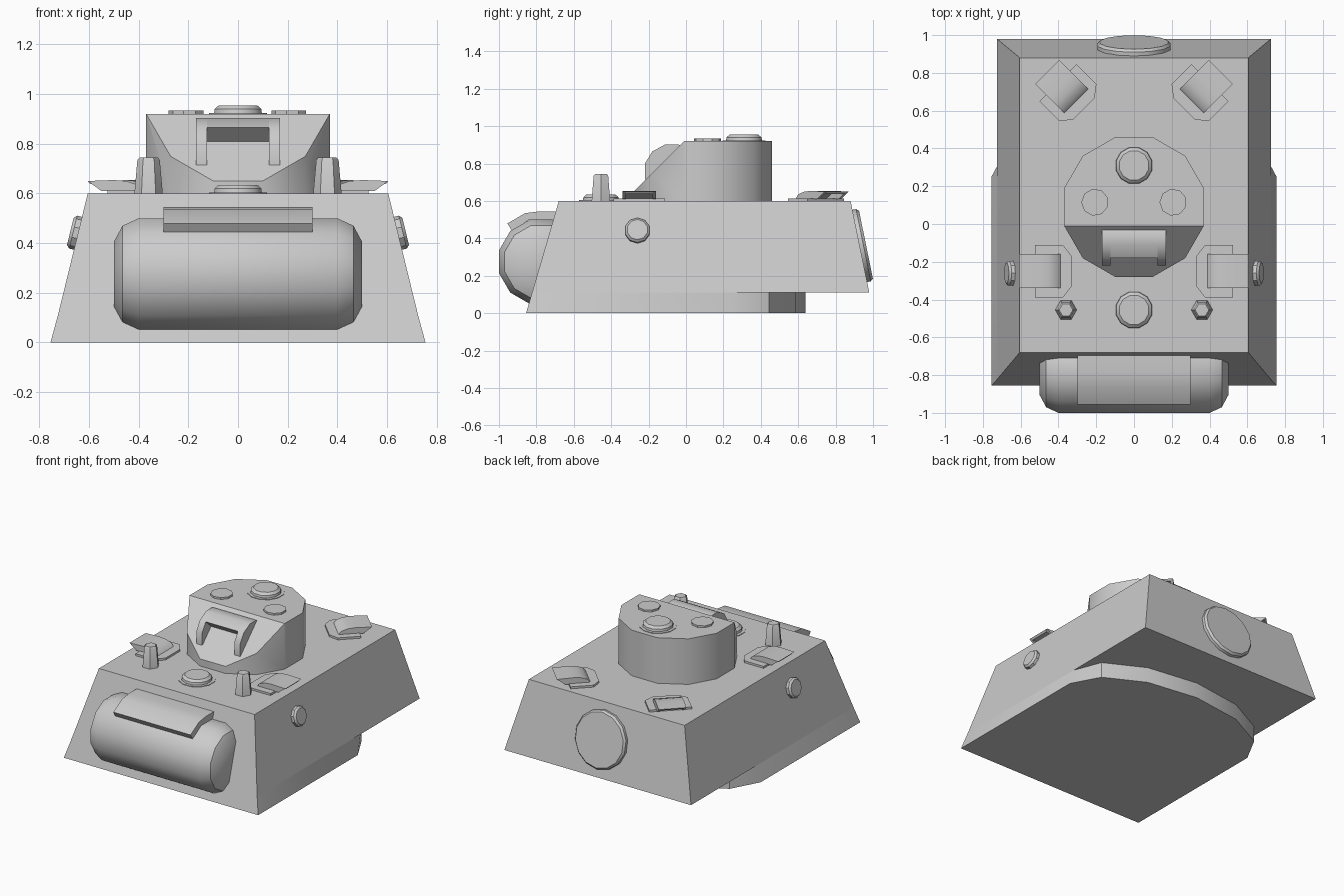
import bpy, bmesh
from math import pi, cos, sin, radians
from mathutils import Matrix, Vector

if "Cube" in bpy.data.objects:
    bpy.data.objects.remove(bpy.data.objects["Cube"])


def finish(name, bm, angle=35):
    bmesh.ops.recalc_face_normals(bm, faces=bm.faces)
    me = bpy.data.meshes.new(name)
    bm.to_mesh(me)
    bm.free()
    me.shade_smooth()
    me.set_sharp_from_angle(angle=radians(angle))
    ob = bpy.data.objects.new(name, me)
    bpy.context.collection.objects.link(ob)
    return ob


def add_loft(bm, rings, mat=Matrix()):
    """Join equal-length rings of points and cap both ends."""
    vs = [[bm.verts.new(mat @ Vector(p)) for p in r] for r in rings]
    n = len(vs[0])
    for a, b in zip(vs, vs[1:]):
        for i in range(n):
            j = (i + 1) % n
            bm.faces.new((a[i], a[j], b[j], b[i]))
    bm.faces.new(vs[0][::-1])
    bm.faces.new(vs[-1])


def loft(name, rings, mat=Matrix()):
    bm = bmesh.new()
    add_loft(bm, rings, mat)
    return finish(name, bm)


def turned(name, profile, n, mat):
    """Turned solid around local z from (radius, height) pairs, flats on the axes."""
    return loft(name, [[(r * cos(2 * pi * (i + .5) / n), r * sin(2 * pi * (i + .5) / n), h)
                        for i in range(n)] for r, h in profile], mat)


def add_slab(bm, profile, v0, v1, mat):
    """Extrude a (forward, up) profile sideways from v0 to v1."""
    add_loft(bm, [[(u, v, w) for u, w in profile] for v in (v0, v1)], mat)


def hood(name, cheek, roof, half, wall, mat):
    """Periscope cover: two cheeks and a roof, open at the front."""
    bm = bmesh.new()
    add_slab(bm, cheek, -half, -half + wall, mat)
    add_slab(bm, cheek, half - wall, half, mat)
    add_slab(bm, roof, -half + wall, half - wall, mat)
    finish(name, bm)


def at(x, y, z):
    return Matrix.Translation((x, y, z))


def facing(loc, normal):
    q = Vector(normal).to_track_quat('Z', 'Y')
    return Matrix.Translation(loc) @ q.to_matrix().to_4x4()


# Hull: sloped upper body and lower block with rounded rear
def rect(x, y0, y1, z):
    return [(-x, y0, z), (x, y0, z), (x, y1, z), (-x, y1, z)]


loft("upper_hull", [rect(.725, -.823, .98, .11), rect(.605, -.68, .88, .6)])


def base_ring(w, front, z):
    arc = [(.75 * cos(k * pi / 6), .25 + .39 * sin(k * pi / 6), z) for k in range(1, 6)]
    return [(-w, front, z), (w, front, z), (w, .25, z)] + arc + [(-w, .25, z)]


loft("lower_hull", [base_ring(.755, -.855, 0), base_ring(.725, -.823, .11)])

# Front drum and its cover plate
k = 1 / cos(pi / 12)
drum = [(.13, -.5), (.195, -.465), (.225, -.4), (.225, .4), (.195, .465), (.13, .5)]
turned("front_drum", [(r * k, h) for r, h in drum], 12,
       at(0, -.775, .275) @ Matrix.Rotation(pi / 2, 4, 'Y'))
bm = bmesh.new()
plate = [(-.955, .48), (-.86, .535), (-.78, .545), (-.69, .545),
         (-.69, .5), (-.84, .5), (-.93, .44)]
add_loft(bm, [[(x, y, z) for y, z in plate] for x in (-.3, .3)])
finish("drum_cover", bm)

# Turret: twelve-sided drum with a sloped front face
turret = turned("turret", [(.37 * k, .6), (.37 * k, .92)], 12, at(0, .09, 0))
bm = bmesh.new()
bm.from_mesh(turret.data)
cut = bmesh.ops.bisect_plane(bm, geom=bm.verts[:] + bm.edges[:] + bm.faces[:],
                             plane_co=(0, -.01, .92), plane_no=(0, -1, 1), clear_outer=True)
bmesh.ops.holes_fill(bm, edges=[e for e in bm.edges if e.is_boundary])
old = turret
bpy.data.objects.remove(old)
finish("turret", bm)

# Turret front hood (local forward is -y)
hood("turret_hood",
     [(.02, .89), (.04, .902), (.11, .903), (.18, .865), (.22, .8), (.22, .715), (.2, .715)],
     [(.02, .89), (.04, .902), (.11, .903), (.18, .865), (.12, .81)],
     .17, .045, Matrix.Rotation(-pi / 2, 4, 'Z'))

# Domed hatches on the turret roof and the front deck
for name, y, z in (("turret_hatch", .31, .92), ("deck_hatch", -.455, .6)):
    turned(name + "_flange", [(.12, -.005), (.12, .004)], 12, at(0, y, z))
    turned(name, [(.1, 0), (.097, .02), (.08, .035)], 12, at(0, y, z))

# Rear round plate
turned("rear_plate", [(.197, -.01), (.197, .018), (.185, .032)], 14,
       facing((0, .931, .36), (0, .98, .2)))

for s, side in ((-1, "left"), (1, "right")):
    # Roof discs, deck posts and side ports
    turned(side + "_roof_disc", [(.072, -.01), (.072, .013)], 9, at(s * .207, .115, .92))
    turned(side + "_deck_post", [(.058, -.01), (.045, .135), (.036, .145)], 6,
           at(s * .36, -.455, .6) @ Matrix.Rotation(pi / 6, 4, 'Z'))
    turned(side + "_side_port", [(.068, -.01), (.068, .018), (.056, .03)], 10,
           facing((s * .646, -.26, .44), (s * .97, 0, .235)))
    # Deck periscopes: front pair faces outward, rear pair faces diagonally back
    for end, x, y, ang in (("front", .33, -.25, 0), ("rear", .265, .61, pi / 4)):
        heading = ang if s > 0 else pi - ang
        m = at(s * x, y, .6) @ Matrix.Rotation(heading, 4, 'Z')
        foot = [(0, -.08), (.045, -.138), (.195, -.138), (.195, .138), (.045, .138), (0, .08)]
        loft(f"{side}_{end}_periscope_base",
             [[(u, v, z) for u, v in foot] for z in (-.005, .014)], m)
        hood(f"{side}_{end}_periscope_hood",
             [(.055, .01), (.075, .035), (.12, .05), (.17, .054), (.275, .05), (.22, .01)],
             [(.055, .01), (.075, .035), (.12, .05), (.17, .054), (.275, .05),
              (.265, .038), (.17, .04), (.12, .01)],
             .09, .018, m)
